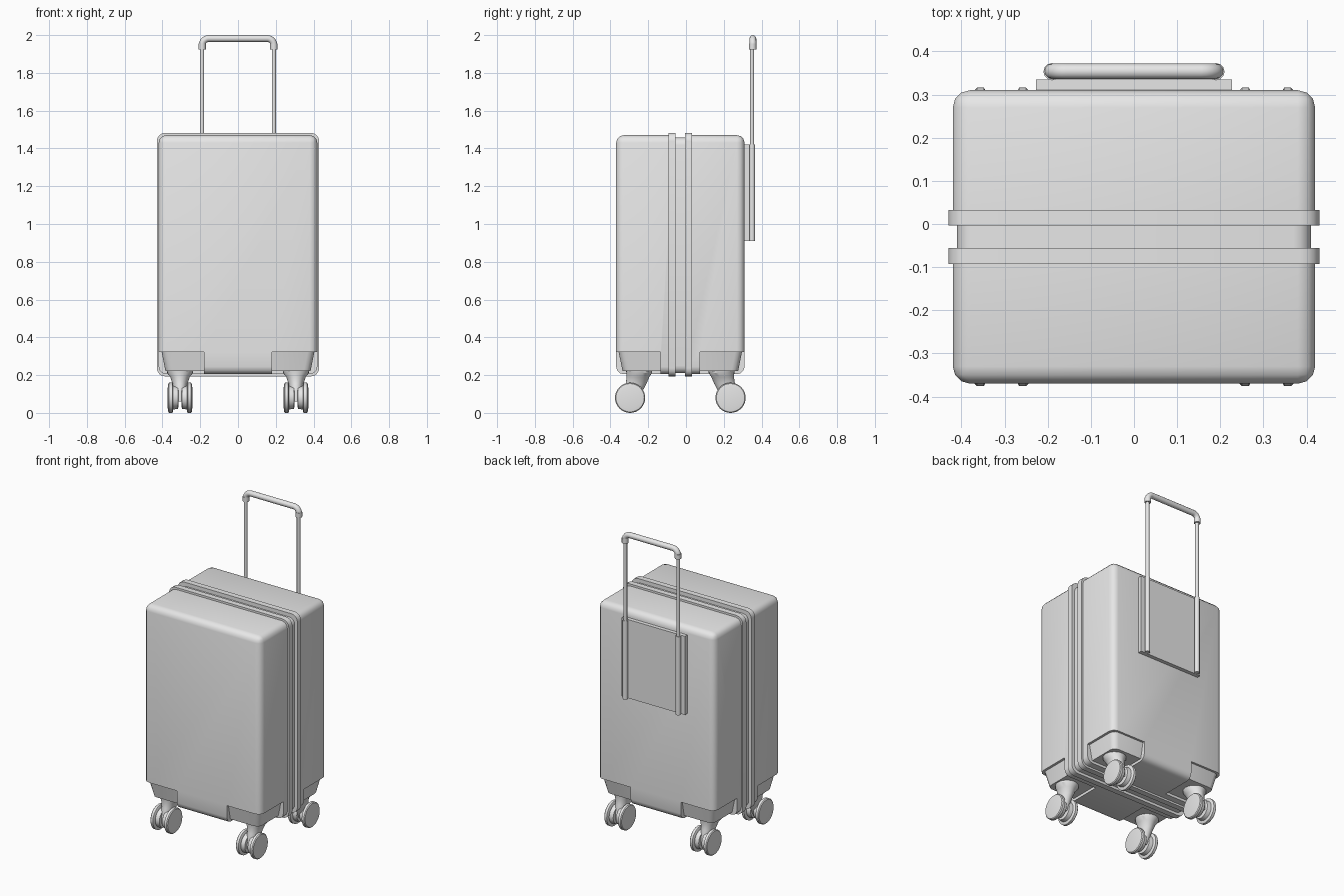
import bpy, bmesh, math
from mathutils import Vector

if "Cube" in bpy.data.objects:
    bpy.data.objects.remove(bpy.data.objects["Cube"])

grey = bpy.data.materials.new("light grey")
grey.use_nodes = True
grey.diffuse_color = (0.8, 0.8, 0.8, 1)
grey.node_tree.nodes["Principled BSDF"].inputs["Base Color"].default_value = (0.8, 0.8, 0.8, 1)

MID = -0.03  # y of the zip line


def finish(obj):
    """Apply modifiers, then smooth the shallow edges."""
    bpy.ops.object.select_all(action='DESELECT')
    obj.select_set(True)
    bpy.context.view_layer.objects.active = obj
    bpy.ops.object.convert(target='MESH')
    bpy.ops.object.shade_smooth_by_angle(angle=math.radians(32))
    return obj


def to_object(name, bm):
    bmesh.ops.recalc_face_normals(bm, faces=bm.faces)
    mesh = bpy.data.meshes.new(name)
    bm.to_mesh(mesh)
    bm.free()
    mesh.materials.append(grey)
    obj = bpy.data.objects.new(name, mesh)
    bpy.context.collection.objects.link(obj)
    return obj


def box(name, lo, hi, radius=0, segments=3, rule=lambda a, b: True, shape=None):
    """Box between two corners; edges chosen by rule are rounded."""
    lo, hi = Vector(lo), Vector(hi)
    bm = bmesh.new()
    bmesh.ops.create_cube(bm, size=1)
    for v in bm.verts:
        v.co = (lo + hi) / 2 + v.co * (hi - lo)
        if shape:
            shape(v.co)
    if radius:
        edges = [e for e in bm.edges if rule(e.verts[0].co, e.verts[1].co)]
        bmesh.ops.bevel(bm, geom=edges, offset=radius, segments=segments,
                        profile=0.5, affect='EDGES')
    return to_object(name, bm)


def loft(name, rings, sides=24):
    """Skin through rings of points, closing both ends."""
    bm = bmesh.new()
    loops = [[bm.verts.new(p(2 * math.pi * i / sides)) for i in range(sides)] for p in rings]
    for a, b in zip(loops, loops[1:]):
        for i in range(sides):
            j = (i + 1) % sides
            bm.faces.new((a[i], a[j], b[j], b[i]))
    bm.faces.new(loops[0])
    bm.faces.new(loops[-1])
    return finish(to_object(name, bm))


def flat_ring(x, y, z, rx, ry):
    return lambda t: (x + rx * math.cos(t), y + ry * math.sin(t), z)


def wheel_ring(x, y, z, r):
    return lambda t: (x, y + r * math.cos(t), z + r * math.sin(t))


def tube(name, points, radius):
    curve = bpy.data.curves.new(name, 'CURVE')
    curve.dimensions = '3D'
    curve.bevel_depth = radius
    curve.bevel_resolution = 4
    curve.use_fill_caps = True
    spline = curve.splines.new('POLY')
    spline.points.add(len(points) - 1)
    for p, co in zip(spline.points, points):
        p.co = (*co, 1)
    curve.materials.append(grey)
    obj = bpy.data.objects.new(name, curve)
    bpy.context.collection.objects.link(obj)
    return finish(obj)


# Front and back shells, open-edged towards the zip, notched at the bottom corners
for side, label in ((-1, "front"), (1, "back")):
    inner, outer = MID + side * 0.035, MID + side * 0.34
    shell = box(label + "_shell", (-0.42, min(inner, outer), 0.205),
                (0.42, max(inner, outer), 1.47), 0.04, 3,
                lambda a, b: not (abs(a.y - inner) < 0.01 and abs(b.y - inner) < 0.01))
    cutters = []
    for sx in (-1, 1):
        y0, y1 = MID + side * 0.105, MID + side * 0.5
        cut = box("corner_cutter", (min(sx * 0.18, sx * 0.6), min(y0, y1), 0.1),
                  (max(sx * 0.18, sx * 0.6), max(y0, y1), 0.322))
        cut.hide_render = True
        mod = shell.modifiers.new("notch", 'BOOLEAN')
        mod.operation = 'DIFFERENCE'
        mod.solver = 'EXACT'
        mod.object = cut
        cutters.append(cut)
    finish(shell)
    for cut in cutters:
        bpy.data.objects.remove(cut)

    # Raised band beside the zip
    ya, yb = MID + side * 0.026, MID + side * 0.063
    finish(box(label + "_band", (-0.43, min(ya, yb), 0.193), (0.43, max(ya, yb), 1.483),
               0.045, 4, lambda a, b: abs(a.y - b.y) > 0.01))

# Recessed zip strip
finish(box("zip_strip", (-0.41, MID - 0.03, 0.21), (0.41, MID + 0.03, 1.458),
           0.04, 4, lambda a, b: abs(a.y - b.y) > 0.01))

# Corner guards and casters
for sy, end in ((-1, "front"), (1, "back")):
    for sx, hand in ((-1, "right"), (1, "left")):
        tag = end + "_" + hand

        # Guard narrows towards the bottom on its two outer sides
        def taper(co):
            if co.z < 0.25:
                if abs(co.x) > 0.3:
                    co.x -= sx * 0.022
                if abs(co.y - MID) > 0.2:
                    co.y -= sy * 0.022

        ya, yb = MID + sy * 0.1, MID + sy * 0.328
        finish(box("corner_guard_" + tag,
                   (min(sx * 0.17, sx * 0.406), min(ya, yb), 0.222),
                   (max(sx * 0.17, sx * 0.406), max(ya, yb), 0.33),
                   0.035, 3,
                   lambda a, b: all(abs(p.x) > 0.3 and abs(p.y - MID) > 0.2 for p in (a, b)),
                   taper))

        # Swivel neck leaning out to the axle
        x, y = sx * 0.307, MID + sy * 0.218
        steps = ((0, 0.235, 0.07, 0.07), (0, 0.212, 0.068, 0.068),
                 (0.006, 0.19, 0.052, 0.06), (0.016, 0.155, 0.04, 0.055),
                 (0.035, 0.11, 0.034, 0.05), (0.047, 0.06, 0.03, 0.04))
        loft("caster_neck_" + tag,
             [flat_ring(x, y + sy * d, z, rx, ry) for d, z, rx, ry in steps])

        # Twin wheels: narrow hub inside, wide tyre outside
        profile = ((0.008, 0.04), (0.01, 0.058), (0.036, 0.062), (0.038, 0.075),
                   (0.041, 0.08), (0.057, 0.08), (0.062, 0.075), (0.065, 0.055))
        for k, spot in ((-1, "a"), (1, "b")):
            loft("wheel_" + tag + "_" + spot,
                 [wheel_ring(x + k * d, y + sy * 0.048, 0.08, r) for d, r in profile], 32)

# Telescopic handle on the back
finish(box("handle_plate", (-0.227, 0.305, 0.91), (0.227, 0.335, 1.42)))
for sx, hand in ((-1, "right"), (1, "left")):
    tube("handle_sleeve_" + hand, [(sx * 0.19, 0.35, 0.91), (sx * 0.19, 0.35, 1.42)], 0.016)
    tube("handle_rod_" + hand, [(sx * 0.19, 0.35, 1.4), (sx * 0.19, 0.35, 1.95)], 0.011)
    tube("grip_collar_" + hand, [(sx * 0.19, 0.353, 1.925), (sx * 0.19, 0.353, 1.955)], 0.02)

# Rounded grip
bend = 0.035
arc = [(0.19 - bend + bend * math.cos(t), 0.354, 1.982 - bend + bend * math.sin(t))
       for t in (math.pi / 2 * i / 6 for i in range(7))]
half = [(0.19, 0.354, 1.93)] + arc
tube("grip", half + [(-px, py, pz) for px, py, pz in reversed(half)], 0.018)
